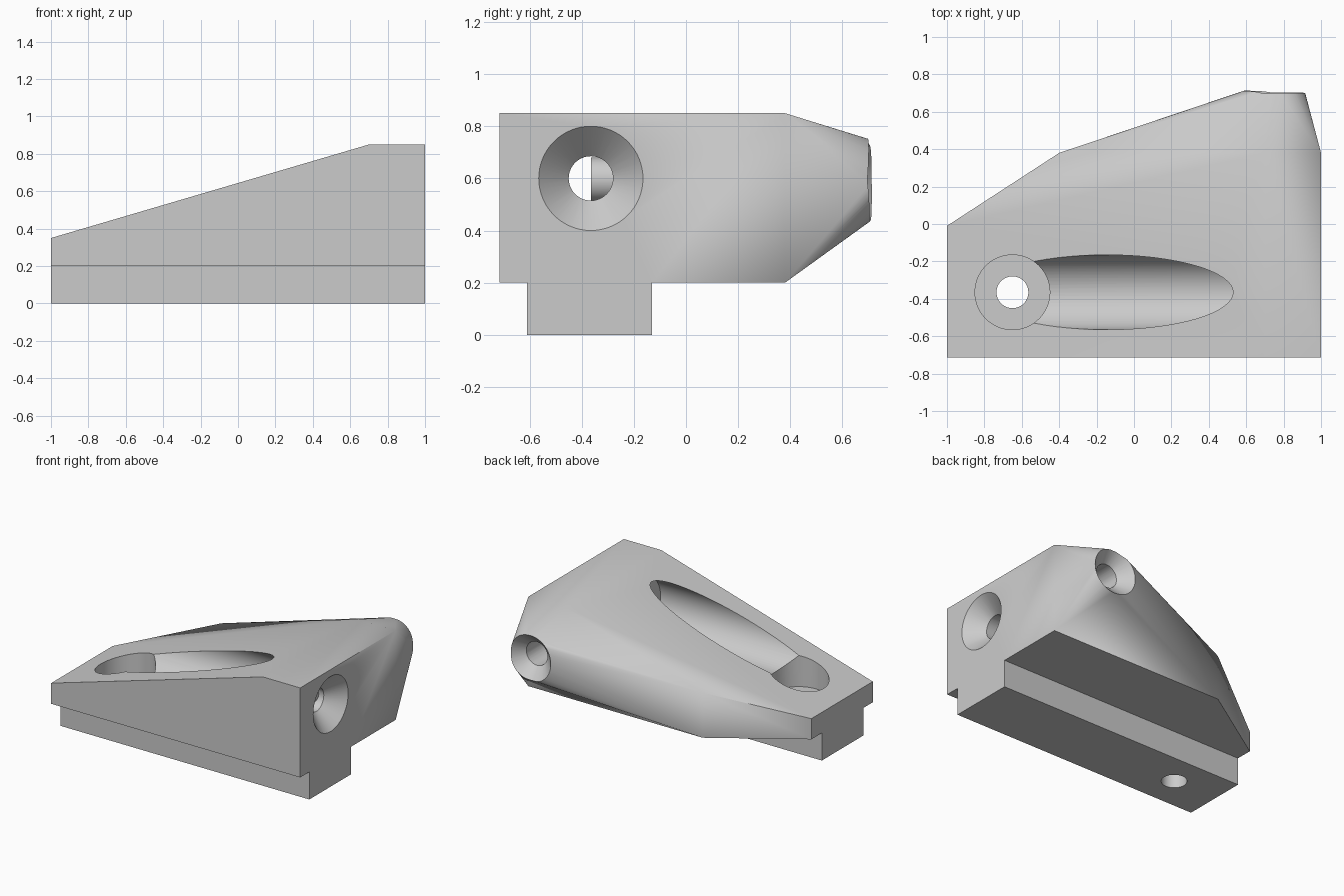
import bpy
import bmesh
from math import cos, sin, pi, radians
from mathutils import Vector, Matrix

old = bpy.data.objects.get("Cube")
if old:
    bpy.data.objects.remove(old)

metal = bpy.data.materials.new("light_grey")
metal.use_nodes = True
GREY = (0.6, 0.6, 0.6, 1)
metal.diffuse_color = GREY
metal.node_tree.nodes["Principled BSDF"].inputs["Base Color"].default_value = GREY


def hull(name, points):
    """Convex solid around a set of points."""
    bm = bmesh.new()
    for p in points:
        bm.verts.new(p)
    res = bmesh.ops.convex_hull(bm, input=bm.verts[:])
    loose = {g for g in res["geom_interior"] + res["geom_unused"]
             if isinstance(g, bmesh.types.BMVert)}
    bmesh.ops.delete(bm, geom=list(loose), context="VERTS")
    bmesh.ops.dissolve_limit(bm, angle_limit=radians(0.1),
                             verts=bm.verts[:], edges=bm.edges[:])
    bmesh.ops.recalc_face_normals(bm, faces=bm.faces[:])
    return finish(name, bm)


def finish(name, bm):
    mesh = bpy.data.meshes.new(name)
    bm.to_mesh(mesh)
    bm.free()
    mesh.materials.append(metal)
    obj = bpy.data.objects.new(name, mesh)
    bpy.context.collection.objects.link(obj)
    return obj


def drill(name, start, end, r1, r2=None):
    """Round or tapered cutter from start to end."""
    start, end = Vector(start), Vector(end)
    axis = end - start
    bm = bmesh.new()
    turn = axis.to_track_quat("Z", "Y").to_matrix().to_4x4()
    bmesh.ops.create_cone(bm, cap_ends=True, segments=64, radius1=r1,
                          radius2=r1 if r2 is None else r2, depth=axis.length,
                          matrix=Matrix.Translation((start + end) / 2) @ turn)
    return finish(name, bm)


def boolean(target, tool, operation):
    mod = target.modifiers.new(tool.name, "BOOLEAN")
    mod.operation = operation
    mod.solver = "EXACT"
    mod.object = tool
    bpy.context.view_layer.objects.active = target
    bpy.ops.object.modifier_apply(modifier=mod.name)
    bpy.data.objects.remove(tool)


# Wedge body with a chamfered corner, drawn out to a round boss at the back
BOTTOM, TOP, FRONT, BACK = 0.2, 0.85, -0.715, 0.38


def slope(x):
    return min(TOP, 0.35 + (x + 1) * 0.5 / 1.7)


plan = [(x, y) for x in (0.7, 1) for y in (FRONT, BACK)]
plan += [(-1, FRONT), (-1, -0.01), (-0.4, BACK)]
points = [(x, y, z) for x, y in plan for z in (BOTTOM, slope(x))]
BX, BY, BZ = 0.76, 0.72, 0.595
for i in range(64):
    a = i * pi / 32
    points.append((BX + 0.15 * cos(a), BY, BZ + 0.15 * sin(a)))
body = hull("wedge_body", points)

# Guide tongue along the underside
tongue = hull("tongue", [(x, y, z) for x in (-1, 1) for y in (-0.61, -0.13)
                         for z in (0, BOTTOM)])
boolean(body, tongue, "UNION")

# Holes: long groove, counterbore, bores and countersinks
CY, CZ, HX, R, r = -0.365, 0.6, -0.65, 0.2, 0.085
cuts = [
    drill("groove", (HX, CY, CZ), (0.6, CY, CZ), R),
    drill("counterbore", (HX, CY, 0.26), (HX, CY, 1), R),
    drill("screw_hole", (HX, CY, -0.1), (HX, CY, 0.5), r),
    drill("side_bore", (0.5, CY, CZ), (1.1, CY, CZ), r),
    drill("side_countersink", (0.88, CY, CZ), (1.01, CY, CZ), 0.08, 0.21),
    drill("boss_bore", (BX, CY, BZ), (BX, 0.8, BZ), r),
    drill("boss_countersink", (BX, 0.62, BZ), (BX, 0.74, BZ), 0.08, 0.2),
]
for cut in cuts:
    boolean(body, cut, "DIFFERENCE")

bpy.ops.object.select_all(action="DESELECT")
body.select_set(True)
bpy.context.view_layer.objects.active = body
bpy.ops.object.shade_smooth_by_angle(angle=radians(20))
